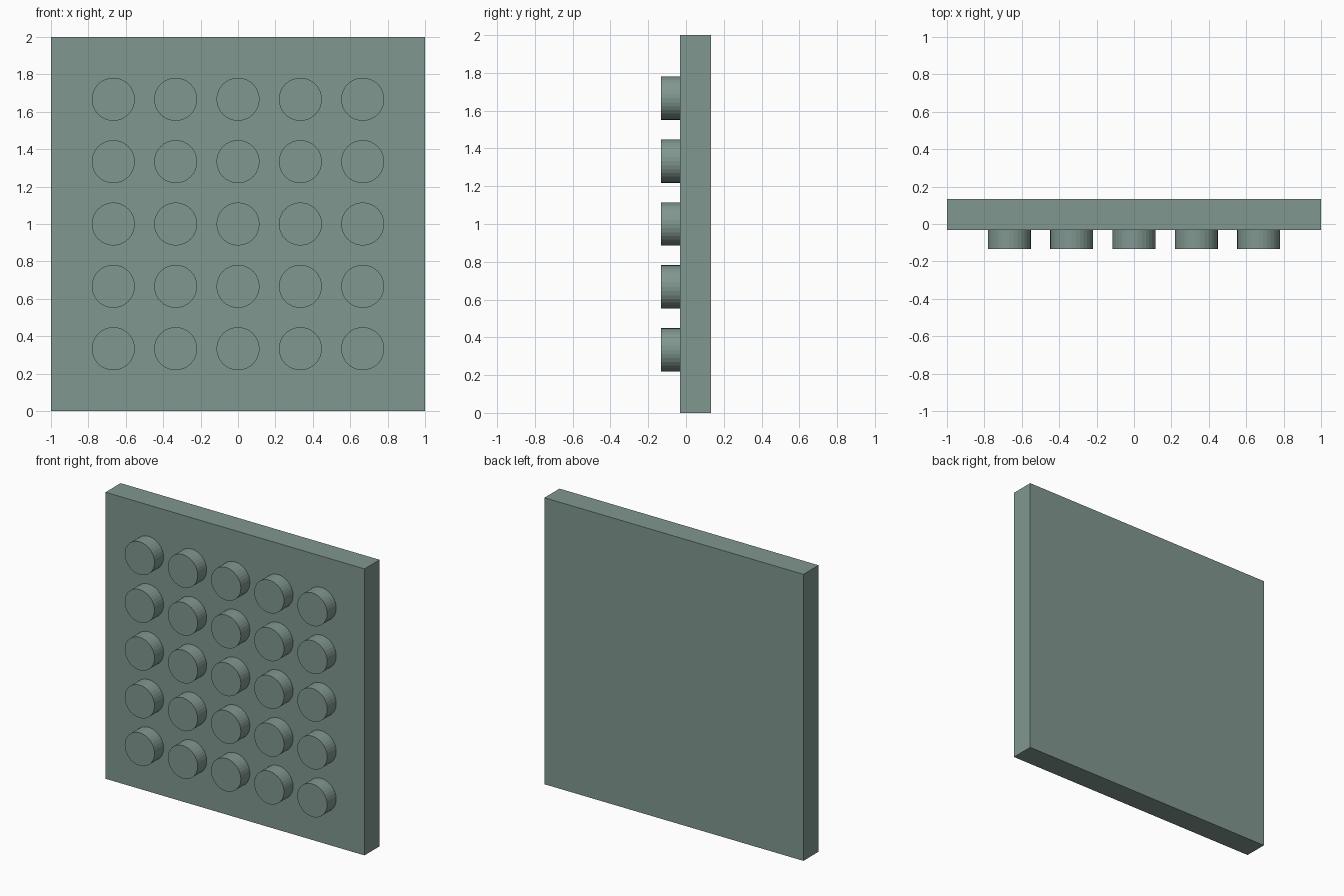
import bpy
from math import pi

cube = bpy.data.objects.get("Cube")
if cube:
    bpy.data.objects.remove(cube, do_unlink=True)

FRONT = -0.033          # front face of the panel
THICKNESS = 0.166
STUD_RADIUS = 0.115
STUD_DEPTH = 0.10
COUNT = 5
SPACING = 2 / (COUNT + 1)

# Muted green-grey finish
color = (0.22, 0.31, 0.28, 1)
finish = bpy.data.materials.new("green_grey")
finish.use_nodes = True
finish.diffuse_color = color
finish.node_tree.nodes["Principled BSDF"].inputs["Base Color"].default_value = color

# Square upright panel
bpy.ops.mesh.primitive_cube_add(size=1, location=(0, FRONT + THICKNESS / 2, 1))
panel = bpy.context.object
panel.name = "panel"
panel.scale = (2, THICKNESS, 2)
bpy.ops.object.transform_apply(location=False, rotation=False, scale=True)
panel.data.materials.append(finish)

# One round stud, its mesh shared by the whole grid
bpy.ops.mesh.primitive_cylinder_add(vertices=32, radius=STUD_RADIUS,
                                    depth=STUD_DEPTH, rotation=(pi / 2, 0, 0))
stud = bpy.context.object
stud.data.materials.append(finish)

# Grid of studs on the front face
for row in range(COUNT):
    for col in range(COUNT):
        item = stud
        if row or col:
            item = stud.copy()
            bpy.context.collection.objects.link(item)
        item.name = f"stud_row{row + 1}_column{col + 1}"
        item.location = ((col + 1) * SPACING - 1, FRONT - STUD_DEPTH / 2,
                         (row + 1) * SPACING)
